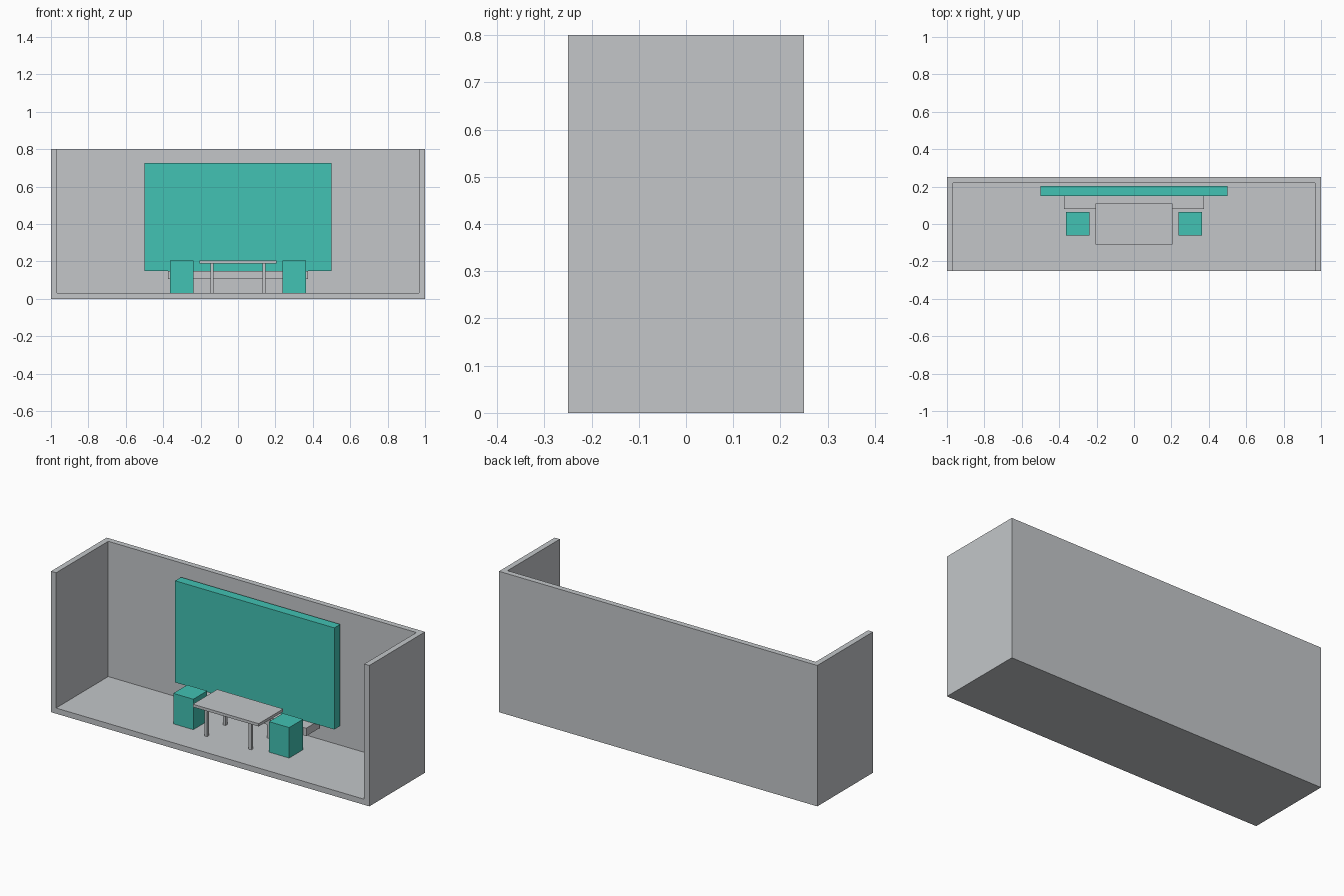
import bpy
import bmesh
from mathutils import Vector

default_cube = bpy.data.objects.get("Cube")
if default_cube:
    bpy.data.objects.remove(default_cube, do_unlink=True)


def make_material(name, rgb):
    mat = bpy.data.materials.new(name)
    mat.use_nodes = True
    color = (*rgb, 1.0)
    mat.diffuse_color = color
    mat.node_tree.nodes["Principled BSDF"].inputs["Base Color"].default_value = color
    return mat


grey = make_material("light grey", (0.546, 0.565, 0.584))
teal = make_material("teal", (0.054, 0.539, 0.451))


def box(name, low, high, mat, open_sides=()):
    """Axis-aligned box between two corners, leaving out faces that point along open_sides."""
    low, high = Vector(low), Vector(high)
    bm = bmesh.new()
    bmesh.ops.create_cube(bm, size=1)
    bmesh.ops.scale(bm, vec=high - low, verts=bm.verts)
    bmesh.ops.translate(bm, vec=(low + high) / 2, verts=bm.verts)
    bm.normal_update()
    gone = [f for f in bm.faces if any(f.normal.dot(Vector(d)) > 0.9 for d in open_sides)]
    bmesh.ops.delete(bm, geom=gone, context="FACES")
    mesh = bpy.data.meshes.new(name)
    bm.to_mesh(mesh)
    bm.free()
    mesh.materials.append(mat)
    obj = bpy.data.objects.new(name, mesh)
    bpy.context.collection.objects.link(obj)
    return obj


# Room shell, open at the top and the front, thickened inwards
WALL = 0.032
room = box("room_shell", (-1, -0.25, 0), (1, 0.25, 0.8), grey,
           open_sides=[(0, 0, 1), (0, -1, 0)])
solid = room.modifiers.new("wall thickness", "SOLIDIFY")
solid.thickness = WALL
solid.offset = -1
solid.use_even_offset = True

# Screen panel and the shelf under it
box("screen_panel", (-0.5, 0.15, 0.15), (0.5, 0.203, 0.727), teal)
box("wall_shelf", (-0.373, 0.08, 0.105), (0.373, 0.2, 0.15), grey)

# Table
box("table_top", (-0.207, -0.11, 0.188), (0.207, 0.11, 0.204), grey)
LEG = 0.008
for side, x in (("left", 0.139), ("right", -0.139)):
    for end, y in (("front", -0.083), ("back", 0.083)):
        box(f"table_leg_{end}_{side}", (x - LEG, y - LEG, WALL),
            (x + LEG, y + LEG, 0.188), grey)

# Block stools either side of the table
for side, x in (("left", 0.301), ("right", -0.301)):
    box(f"stool_{side}", (x - 0.063, -0.061, WALL), (x + 0.063, 0.064, 0.205), teal)
